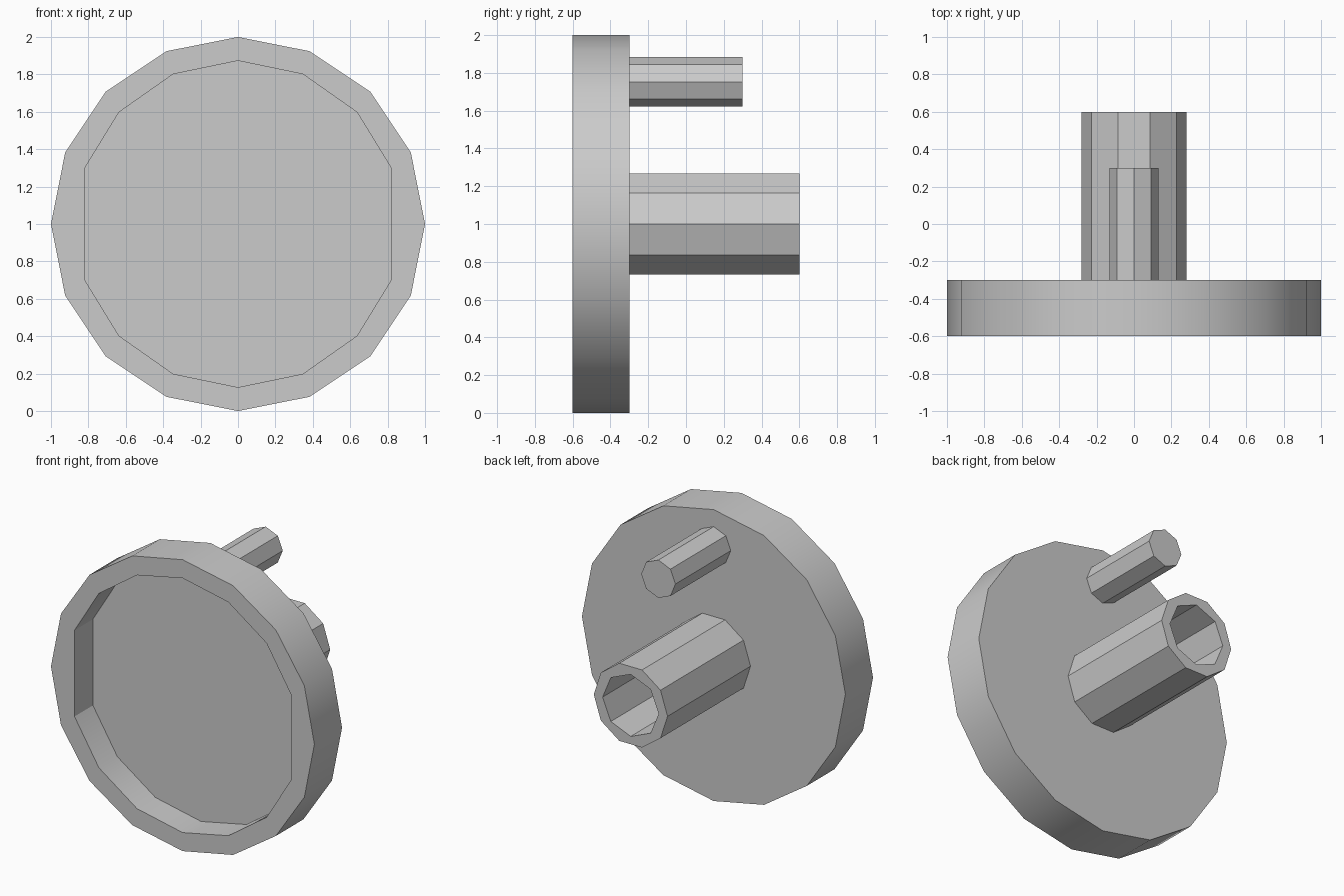
import bpy
import bmesh
from math import sin, cos, radians

cube = bpy.data.objects.get("Cube")
if cube:
    bpy.data.objects.remove(cube, do_unlink=True)

grey = bpy.data.materials.new("plain_grey")
grey.use_nodes = True
colour = (0.6, 0.6, 0.6, 1)
grey.diffuse_color = colour
grey.node_tree.nodes["Principled BSDF"].inputs["Base Color"].default_value = colour


def polygon(sides, radius, z):
    """Regular outline in the xz plane, with a corner on +x."""
    angles = [radians(360 * i / sides) for i in range(sides)]
    return [(radius * cos(a), z + radius * sin(a)) for a in angles]


def recess_outline(radius, z, step):
    """Fans of corners above and below, leaving a long straight wall each side."""
    upper = [radians(k * step) for k in range(-3, 4)]
    top = [(radius * sin(a), z + radius * cos(a)) for a in upper]
    return top + [(-x, 2 * z - h) for x, h in top]


def ring(bm, outline, y):
    return [bm.verts.new((x, y, z)) for x, z in outline]


def walls(bm, a, b):
    n = len(a)
    for i in range(n):
        j = (i + 1) % n
        bm.faces.new((a[i], a[j], b[j], b[i]))


def loop_edges(bm, loop):
    n = len(loop)
    return [bm.edges.get((loop[i], loop[(i + 1) % n])) for i in range(n)]


def solid(name, outline, y_closed, y_open, hole=None, y_floor=None):
    """Prism along y, with an optional blind hole in its open end."""
    bm = bmesh.new()
    closed, opening = ring(bm, outline, y_closed), ring(bm, outline, y_open)
    walls(bm, closed, opening)
    bm.faces.new(closed)
    if hole:
        lip, floor = ring(bm, hole, y_open), ring(bm, hole, y_floor)
        walls(bm, lip, floor)
        bm.faces.new(floor)
        edges = loop_edges(bm, opening) + loop_edges(bm, lip)
        bmesh.ops.triangle_fill(bm, edges=edges, use_beauty=True)
    else:
        bm.faces.new(opening)
    bmesh.ops.recalc_face_normals(bm, faces=bm.faces[:])
    mesh = bpy.data.meshes.new(name)
    bm.to_mesh(mesh)
    bm.free()
    mesh.shade_smooth()
    mesh.set_sharp_from_angle(angle=radians(30))
    mesh.materials.append(grey)
    obj = bpy.data.objects.new(name, mesh)
    bpy.context.collection.objects.link(obj)
    return obj


# Wheel disc with a shallow recess in its front
solid("disc", polygon(16, 1, 1), -0.3, -0.6,
      recess_outline(0.873, 1, 23.4), -0.4)

# Hollow shaft at the centre of the back
solid("hollow_shaft", polygon(10, 0.28, 1), -0.31, 0.6,
      polygon(8, 0.213, 1), -0.29)

# Solid crank peg near the top of the back
solid("crank_peg", polygon(8, 0.13, 1.753), -0.31, 0.3)
